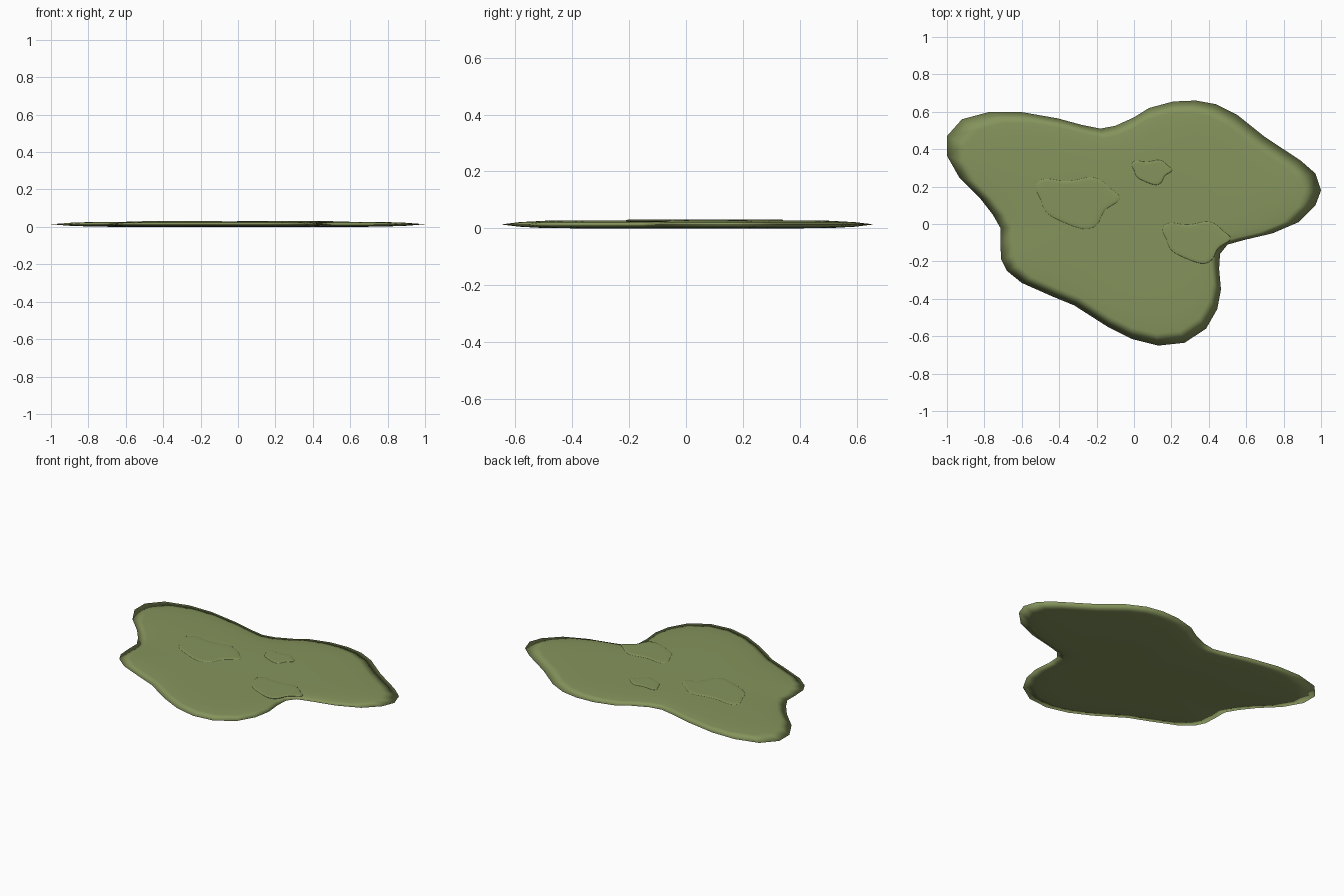
import bpy
import bmesh

default_cube = bpy.data.objects.get("Cube")
if default_cube:
    bpy.data.objects.remove(default_cube, do_unlink=True)

# One murky green for everything
green = bpy.data.materials.new("murky green")
green.use_nodes = True
green.diffuse_color = (0.235, 0.296, 0.107, 1)
green.node_tree.nodes["Principled BSDF"].inputs["Base Color"].default_value = green.diffuse_color

# Wavy outline of the large puddle, clockwise from its back right lobe
PUDDLE = [
    (-1, .47), (-.92, .56), (-.77, .6), (-.61, .6), (-.41, .565), (-.28, .53),
    (-.18, .51), (-.1, .525), (0, .57), (.08, .62), (.21, .655), (.33, .66),
    (.44, .64), (.55, .585), (.7, .465), (.89, .34), (.97, .27), (1, .18),
    (.97, .1), (.88, .01), (.74, -.05), (.59, -.085), (.5, -.11), (.46, -.16),
    (.455, -.24), (.465, -.35), (.445, -.455), (.385, -.56), (.27, -.635),
    (.13, -.65), (-.01, -.615), (-.14, -.55), (-.32, -.435), (-.43, -.39),
    (-.6, -.315), (-.68, -.25), (-.71, -.19), (-.715, -.1), (-.715, -.02),
    (-.755, .05), (-.825, .14), (-.935, .25), (-1, .365),
]

# Simpler outline shared by the three raised blobs
BLOB = [
    (-1, .33), (-.94, .52), (-.73, .59), (-.45, .52), (-.18, .51), (.05, .56),
    (.27, .62), (.5, .57), (.68, .42), (.78, .31), (.99, .18), (.98, .05),
    (.66, -.1), (.55, -.25), (.5, -.45), (.3, -.61), (.05, -.59), (-.3, -.45),
    (-.68, -.28), (-.81, -.1), (-.83, .08),
]


def make_lens(name, outline, centre, size, edge_z, profile, levels=0):
    """Build a flat rounded body; profile lists (ring scale, height above edge)."""
    bm = bmesh.new()

    def ring(scale, z):
        return [bm.verts.new((centre[0] + x * size * scale,
                              centre[1] + y * size * scale, z)) for x, y in outline]

    edge = ring(1, edge_z)
    count = len(outline)
    for side in (1, -1):
        outer = edge
        for scale, height in profile:
            inner = ring(scale, edge_z + side * height)
            for i in range(count):
                j = (i + 1) % count
                bm.faces.new((outer[i], outer[j], inner[j], inner[i]))
            outer = inner
        middle = bm.verts.new((*centre, edge_z + side * profile[-1][1]))
        for i in range(count):
            bm.faces.new((outer[i], outer[(i + 1) % count], middle))
    bmesh.ops.recalc_face_normals(bm, faces=bm.faces)
    for face in bm.faces:
        face.smooth = True

    mesh = bpy.data.meshes.new(name)
    bm.to_mesh(mesh)
    bm.free()
    mesh.materials.append(green)
    body = bpy.data.objects.new(name, mesh)
    bpy.context.collection.objects.link(body)
    if levels:
        smoothing = body.modifiers.new("smoothing", "SUBSURF")
        smoothing.levels = smoothing.render_levels = levels
    return body


# Large puddle with a thin rim
make_lens("puddle", PUDDLE, (0, 0), 1, .014,
          [(.9, .008), (.76, .013), (.45, .014)])

# Raised blobs on its surface
for side_name, centre, size in (
        ("large_blob", (-.3, .11), .238),
        ("medium_blob", (.334, -.1), .192),
        ("small_blob", (.096, .275), .114)):
    make_lens(side_name, BLOB, centre, size, .027,
              [(.93, .004), (.8, .005), (.45, .005)], levels=2)
